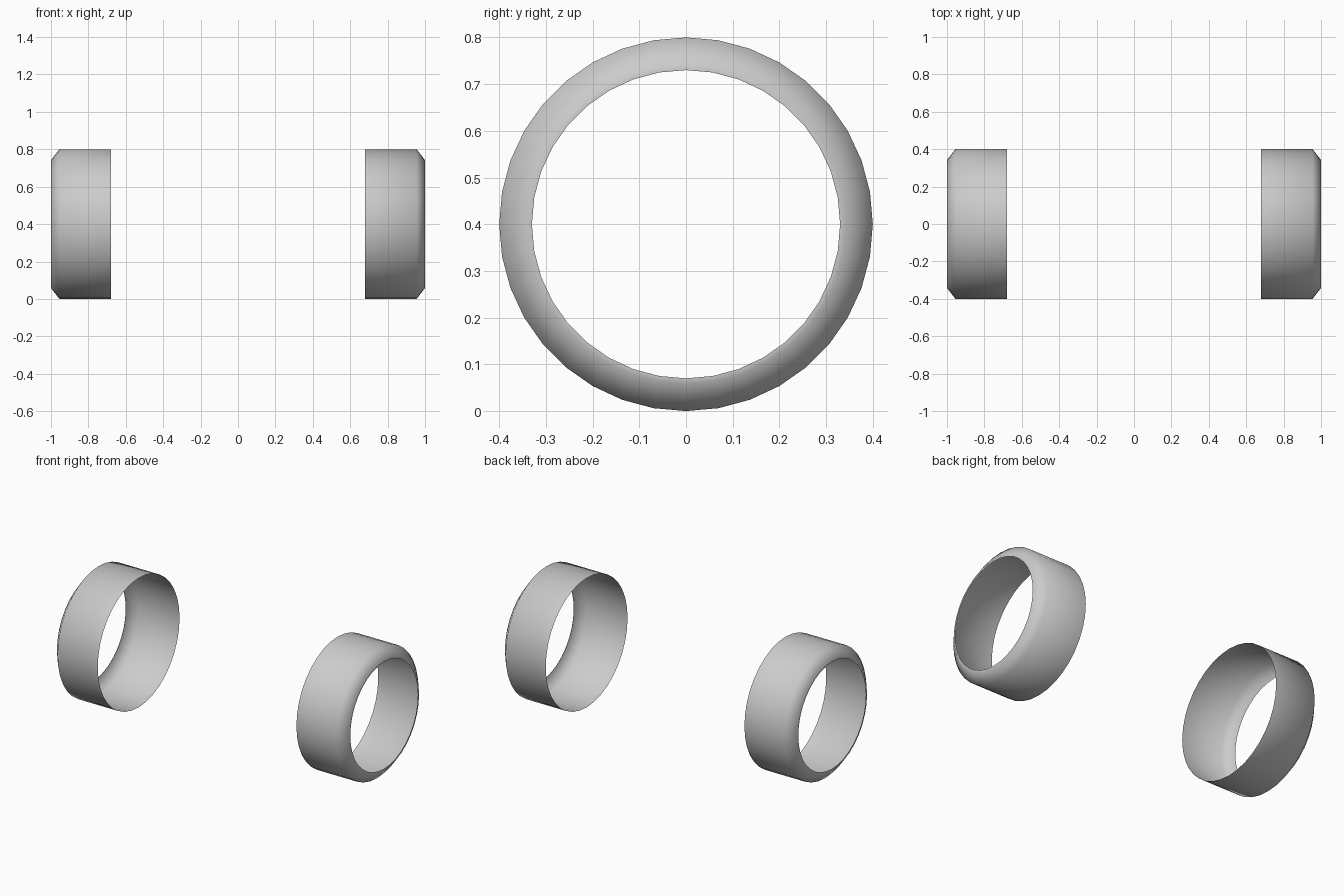
import bpy, bmesh, math

if "Cube" in bpy.data.objects:
    bpy.data.objects.remove(bpy.data.objects["Cube"])

SIDES = 36
CENTRE_Z = 0.4
# (distance from centre along x, radius): open inner edge, tread, shoulder, rim lip
PROFILE = [(0.68, 0.4), (0.955, 0.4), (1.0, 0.342), (1.0, 0.33)]


def tyre_shell(name, side):
    """Open tyre shell, lathed around the x axis."""
    bm = bmesh.new()
    rings = []
    for x, r in PROFILE:
        ring = []
        for i in range(SIDES):
            a = 2 * math.pi * i / SIDES
            ring.append(bm.verts.new((side * x, r * math.cos(a), CENTRE_Z + r * math.sin(a))))
        rings.append(ring)
    for a, b in zip(rings, rings[1:]):
        for i in range(SIDES):
            j = (i + 1) % SIDES
            quad = (a[i], a[j], b[j], b[i])
            # keep normals facing outwards on both sides
            face = bm.faces.new(quad if side < 0 else quad[::-1])
            face.smooth = True
    bm.normal_update()
    # make sure the tread faces away from the axle
    f = bm.faces[:][0]
    c = f.calc_center_median()
    if f.normal.y * c.y + f.normal.z * (c.z - CENTRE_Z) < 0:
        bmesh.ops.reverse_faces(bm, faces=bm.faces[:])
    mesh = bpy.data.meshes.new(name)
    bm.to_mesh(mesh)
    bm.free()
    obj = bpy.data.objects.new(name, mesh)
    bpy.context.collection.objects.link(obj)


# Left and right tyres
tyre_shell("tyre_left", -1)
tyre_shell("tyre_right", 1)
